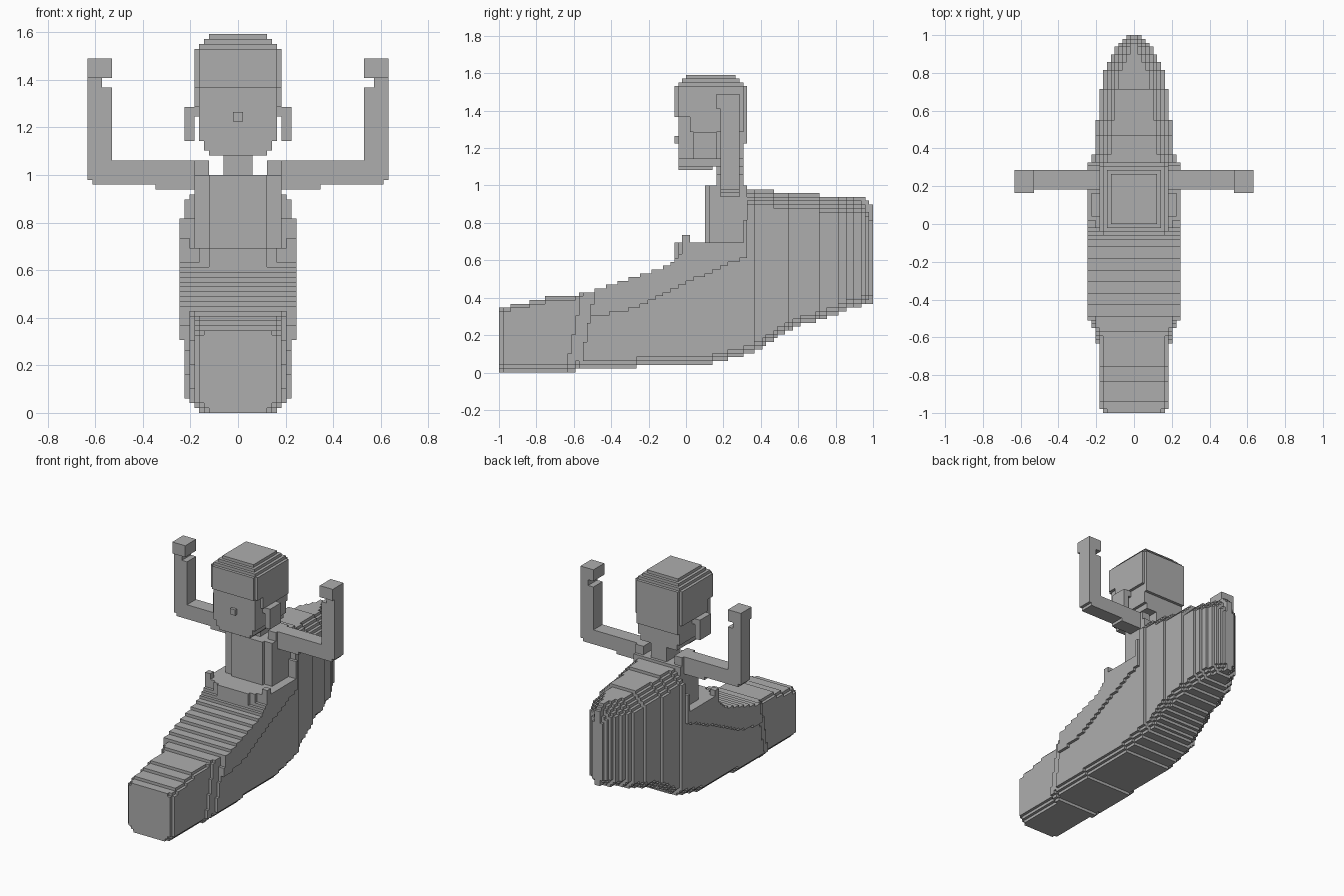
import bpy

if "Cube" in bpy.data.objects:
    bpy.data.objects.remove(bpy.data.objects["Cube"])

V = 1 / 49  # cell size of the block style

grey = bpy.data.materials.new("plain_grey")
grey.diffuse_color = (0.42, 0.42, 0.42, 1)
grey.use_nodes = True
grey.node_tree.nodes["Principled BSDF"].inputs["Base Color"].default_value = grey.diffuse_color


def c(v):
    return round(v / V)


def box(x0, x1, y0, y1, z0, z1):
    """Set of cells filling a box given in units."""
    return {(x, y, z) for x in range(c(x0), c(x1))
            for y in range(c(y0), c(y1)) for z in range(c(z0), c(z1))}


def wide(h, y0, y1, z0, z1):
    return box(-h, h, y0, y1, z0, z1)


def mirrored(cells):
    return cells | {(-x - 1, y, z) for x, y, z in cells}


def lerp(points, t):
    """Piecewise linear curve through points."""
    if t <= points[0][0]:
        return points[0][1]
    for (a, p), (b, q) in zip(points, points[1:]):
        if t <= b:
            return p + (q - p) * (t - a) / (b - a)
    return points[-1][1]


SIDES = [
    ((1, 0, 0), [(1, 0, 0), (1, 1, 0), (1, 1, 1), (1, 0, 1)]),
    ((-1, 0, 0), [(0, 0, 0), (0, 0, 1), (0, 1, 1), (0, 1, 0)]),
    ((0, 1, 0), [(0, 1, 0), (0, 1, 1), (1, 1, 1), (1, 1, 0)]),
    ((0, -1, 0), [(0, 0, 0), (1, 0, 0), (1, 0, 1), (0, 0, 1)]),
    ((0, 0, 1), [(0, 0, 1), (1, 0, 1), (1, 1, 1), (0, 1, 1)]),
    ((0, 0, -1), [(0, 0, 0), (0, 1, 0), (1, 1, 0), (1, 0, 0)]),
]


def build(name, cells):
    """Make a mesh from the outer skin of a cell set."""
    ids, faces = {}, []
    for x, y, z in cells:
        for (dx, dy, dz), quad in SIDES:
            if (x + dx, y + dy, z + dz) not in cells:
                faces.append([ids.setdefault((x + i, y + j, z + k), len(ids))
                              for i, j, k in quad])
    mesh = bpy.data.meshes.new(name)
    mesh.from_pydata([(x * V, y * V, z * V) for x, y, z in ids], [], faces)
    mesh.materials.append(grey)
    bpy.context.collection.objects.link(bpy.data.objects.new(name, mesh))


# Hull curves along y
TOP = [(-1, .335), (-.97, .35), (-.72, .405), (-.55, .42), (-.3, .5),
       (-.1, .57), (-.04, .61), (.0, .69), (.31, .7), (.325, .985),
       (.5, .965), (.65, .95), (.95, .945), (.97, .91), (1, .9)]
BOTTOM = [(-1, 0), (-.6, 0), (-.58, .02), (-.27, .03), (-.25, .04), (.13, .05),
          (.3, .085), (.4, .13), (.5, .2), (.6, .25), (.75, .29),
          (.85, .335), (.95, .36), (1, .38)]
REAR = [(.33, .22), (.4, .21), (.5, .2), (.65, .183), (.78, .163),
        (.85, .14), (.92, .1), (.96, .08), (1, .03)]
LAP = [(-.5, .3), (-.28, .34), (-.1, .43), (.05, .5), (.2, .57), (.32, .62)]


def half_width(y, z):
    if y > .33:
        return c(lerp(REAR, y))
    if y < -.98:
        return 8
    lean = y - .2 * (z - .22)      # seams lean forward towards the bottom
    if lean < -.6:
        return 9
    if lean < -.53:
        return 10
    return 12 if z > lerp(LAP, y) and y > -.5 else 11


hull = set()
for j in range(-49, 49):
    y = (j + .5) * V
    lo, hi = c(lerp(BOTTOM, y)), c(lerp(TOP, y))
    for k in range(lo, hi):
        w = half_width(y, (k + .5) * V)
        w -= max(0, 2 - (k - lo))              # rounded bottom edge
        if y > .32:
            w -= max(0, 4 - (hi - 1 - k))      # rounded rear ridge
        elif y < -.6:
            w -= max(0, 1 - (hi - 1 - k))
        w = max(w, 1)
        hull |= {(i, j, k) for i in range(-w, w)}
build("hull", hull)

# Raised ledge in front of the torso
build("lap_ledge", wide(.12, -.07, .12, .55, .70) | wide(.165, -.05, .12, .55, .70)
      | wide(.205, -.03, .12, .55, .70)
      | mirrored(box(.205, .245, -.02, .03, .6, .725)))

# Torso and neck
build("torso", wide(.12, .11, .32, .65, 1.01) | wide(.185, .13, .32, .65, 1.01)
      | mirrored(box(.12, .185, .16, .3, 1.0, 1.055)))
build("neck", wide(.06, .165, .3, .95, 1.12))

# Face with nose and chin
build("face", wide(.163, -.04, .31, 1.14, 1.37) | wide(.145, -.04, .31, 1.10, 1.15)
      | wide(.122, -.04, .15, 1.08, 1.12) | wide(.02, -.07, 0, 1.22, 1.265))

# Hair cap with stepped crown
build("hair", wide(.163, -.06, .33, 1.37, 1.53) | wide(.184, -.04, .31, 1.37, 1.53)
      | wide(.163, 0, .33, 1.225, 1.39) | wide(.184, .02, .31, 1.285, 1.39)
      | wide(.163, -.04, .31, 1.5, 1.55) | wide(.143, -.02, .29, 1.5, 1.57)
      | wide(.122, 0, .27, 1.5, 1.59))

# Ears
build("ears", mirrored(box(.184, .225, .05, .17, 1.14, 1.285)
                       | box(.143, .225, .05, .17, 1.245, 1.285)))

# Raised arms with hands
build("arms", mirrored(
    box(.17, .35, .18, .285, .935, 1.055) | box(.33, .612, .18, .285, .955, 1.055)
    | box(.54, .633, .18, .285, .975, 1.365) | box(.58, .633, .18, .285, 1.36, 1.41)))
build("hands", mirrored(box(.54, .633, .16, .285, 1.405, 1.49)))
